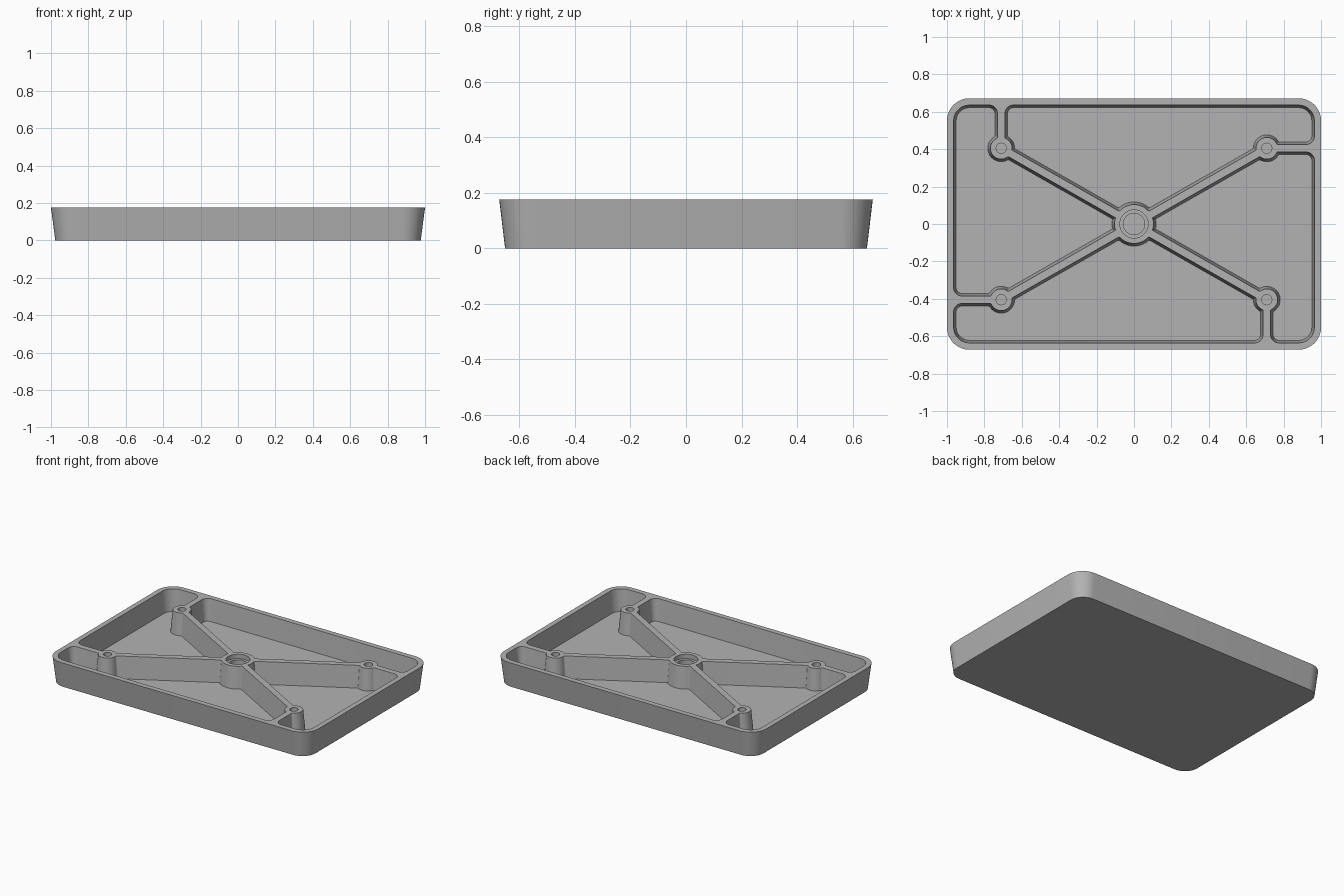
import bpy, bmesh, math
from mathutils import Vector
from mathutils.geometry import interpolate_bezier

H, FLOOR = 0.175, 0.025            # overall height, floor thickness
BX, BY = 0.71, 0.405               # screw boss position
DRAFT = 0.014                      # pocket taper from rim to floor
SIDES = 32

if "Cube" in bpy.data.objects:
    bpy.data.objects.remove(bpy.data.objects["Cube"], do_unlink=True)

grey = bpy.data.materials.new("plain grey")
grey.use_nodes = True
colour = (0.45, 0.45, 0.45, 1)
grey.diffuse_color = colour
grey.node_tree.nodes["Principled BSDF"].inputs["Base Color"].default_value = colour


def rounded(corners, steps=8):
    """Round each (x, y, radius) corner of a closed outline."""
    pts = [Vector((x, y, 0)) for x, y, r in corners]
    out = []
    for i, p in enumerate(pts):
        r = corners[i][2]
        if r <= 0:
            out.append(p)
            continue
        a, b = pts[i - 1] - p, pts[(i + 1) % len(pts)] - p
        turn = math.pi - a.angle(b)
        t = min(r * math.tan(turn / 2), 0.45 * a.length, 0.45 * b.length)
        k = 4 / 3 * math.tan(turn / 4) / math.tan(turn / 2)
        s, e = p + a.normalized() * t, p + b.normalized() * t
        out += interpolate_bezier(s, s.lerp(p, k), e.lerp(p, k), e, steps)
    return out


def solid(bm, loops):
    """Skin a stack of (outline, z) loops and cap both ends."""
    rings = [[bm.verts.new((p.x, p.y, z)) for p in pts] for pts, z in loops]
    n = len(rings[0])
    faces = [bm.faces.new(rings[0]), bm.faces.new(rings[-1])]
    for lo, hi in zip(rings, rings[1:]):
        for i in range(n):
            j = (i + 1) % n
            faces.append(bm.faces.new((lo[i], lo[j], hi[j], hi[i])))
    bmesh.ops.recalc_face_normals(bm, faces=faces)


def make_object(name, bm):
    mesh = bpy.data.meshes.new(name)
    bm.to_mesh(mesh)
    bm.free()
    mesh.materials.append(grey)
    ob = bpy.data.objects.new(name, mesh)
    bpy.context.collection.objects.link(ob)
    return ob


def circle(cx, cy, r):
    return [Vector((cx + r * math.cos(a), cy + r * math.sin(a), 0))
            for a in (2 * math.pi * i / SIDES for i in range(SIDES))]


def rect(w, d, r):
    return rounded([(-w, -d, r), (w, -d, r), (w, d, r), (-w, d, r)], 12)


def arc(cx, cy, r, start, end, half, steps=14):
    """Boss side between two ribs, with small fillets at the ribs."""
    s = math.asin(half / r)
    a0, a1 = start - s, end + s
    pts = []
    for i in range(steps + 1):
        a = a0 + (a1 - a0) * i / steps
        fillet = 0.025 if i in (0, steps) else 0
        pts.append((cx + r * math.cos(a), cy + r * math.sin(a), fillet))
    return pts


def pocket(side, inset):
    """Outline of the back or right pocket, shrunk by inset."""
    half, wall_x, wall_y = 0.02 + inset, 0.965 - inset, 0.636 - inset
    boss, hub = 0.058 + inset, 0.104 + inset
    corner, fillet = 0.085 - inset, 0.045 - inset
    q, pi = math.atan2(BY, BX), math.pi
    if side == "back":
        pts = arc(0, 0, hub, pi - q, q, half)
        pts += arc(BX, BY, boss, pi + q, 0, half)
        pts += [(wall_x, BY + half, fillet), (wall_x, wall_y, corner),
                (half - BX, wall_y, fillet)]
        pts += arc(-BX, BY, boss, pi / 2, -q, half)
    else:
        pts = arc(0, 0, hub, q, -q, half)
        pts += arc(BX, -BY, boss, pi - q, -pi / 2, half)
        pts += [(BX + half, -wall_y, fillet), (wall_x, -wall_y, corner),
                (wall_x, BY - half, fillet)]
        pts += arc(BX, BY, boss, 0, q - pi, half)
    return rounded(pts)


# Tapered outer block
bm = bmesh.new()
solid(bm, [(rect(0.977, 0.651, 0.1), 0), (rect(1.0, 0.672, 0.12), H)])
tray = make_object("ribbed_tray", bm)

# Cutter: four pockets, each shape repeated by a half turn
over = 0.01
bm = bmesh.new()
for side in ("back", "right"):
    low = pocket(side, DRAFT)
    high = pocket(side, -DRAFT * over / (H - FLOOR))
    for turn in (1, -1):
        solid(bm, [([p * turn for p in low], FLOOR),
                   ([p * turn for p in high], H + over)])

# Cutter: screw holes and stepped hub hole
for sx in (1, -1):
    for sy in (1, -1):
        hole = circle(sx * BX, sy * BY, 0.027)
        solid(bm, [(hole, 0.06), (hole, H + over)])
step, bore = circle(0, 0, 0.075), circle(0, 0, 0.057)
solid(bm, [(bore, FLOOR), (bore, 0.145), (step, 0.145), (step, H + over)])
cutter = make_object("pocket_cutter", bm)
cutter.hide_render = True

# Cut the block, then drop the cutter
cut = tray.modifiers.new("pockets", "BOOLEAN")
cut.operation, cut.solver, cut.object = "DIFFERENCE", "EXACT", cutter
bpy.ops.object.select_all(action="DESELECT")
tray.select_set(True)
bpy.context.view_layer.objects.active = tray
bpy.ops.object.modifier_apply(modifier=cut.name)
bpy.data.objects.remove(cutter, do_unlink=True)
bpy.ops.object.shade_smooth_by_angle(angle=math.radians(30))
